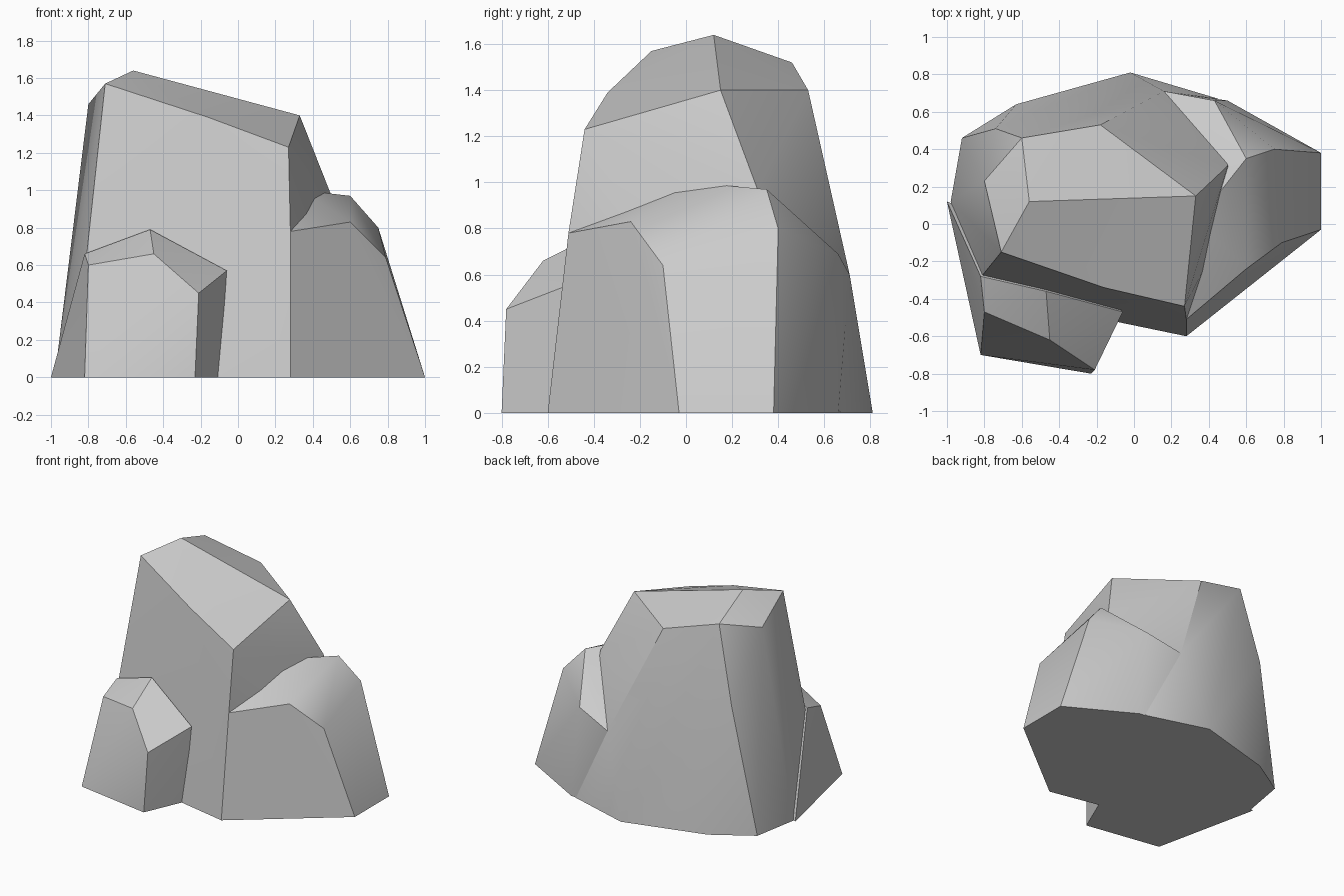
import bpy, bmesh, math

cube = bpy.data.objects.get("Cube")
if cube:
    bpy.data.objects.remove(cube, do_unlink=True)

stone = bpy.data.materials.new("stone_grey")
stone.use_nodes = True
GREY = (0.6, 0.6, 0.6, 1)
stone.diffuse_color = GREY
stone.node_tree.nodes["Principled BSDF"].inputs["Base Color"].default_value = GREY


def boulder(name, corners, footprint):
    """Convex boulder spanned by its upper corners and its ground outline."""
    bm = bmesh.new()
    for p in corners + [(x, y, 0) for x, y in footprint]:
        bm.verts.new(p)
    hull = bmesh.ops.convex_hull(bm, input=bm.verts)
    spare = {g for g in hull["geom_interior"] + hull["geom_unused"]
             if isinstance(g, bmesh.types.BMVert)}
    bmesh.ops.delete(bm, geom=list(spare), context='VERTS')
    bmesh.ops.dissolve_limit(bm, angle_limit=math.radians(2), verts=bm.verts, edges=bm.edges)
    bmesh.ops.recalc_face_normals(bm, faces=bm.faces)
    mesh = bpy.data.meshes.new(name)
    bm.to_mesh(mesh)
    bm.free()
    mesh.materials.append(stone)
    obj = bpy.data.objects.new(name, mesh)
    bpy.context.collection.objects.link(obj)
    bpy.ops.object.select_all(action='DESELECT')
    obj.select_set(True)
    bpy.context.view_layer.objects.active = obj
    bpy.ops.object.shade_smooth_by_angle(angle=math.radians(30))


# Tall central boulder with a slanted crown
boulder("main_boulder",
        [(-.71, -.15, 1.57), (-.56, .12, 1.64), (.33, .15, 1.40), (.27, -.44, 1.23),
         (-.16, -.34, 1.39), (-.80, .23, 1.46), (-.60, .46, 1.52), (-.18, .53, 1.40),
         (.16, .71, .60), (.50, .31, .97), (-.74, .51, .95), (.28, -.51, .78)],
        [(-.98, .12), (-.92, .46), (-.63, .64), (-.02, .81), (.45, .67),
         (.6, .2), (.28, -.6), (-.88, -.36)])

# Medium boulder leaning on the side
boulder("side_boulder",
        [(.28, -.51, .78), (.34, .02, 1.0), (.60, .35, .97), (.60, -.24, .83),
         (.75, .40, .80), (.79, -.10, .64), (.43, .66, .69), (.16, .71, .60)],
        [(.28, -.6), (1, -.03), (1, .38), (.5, .66), (.1, .7)])

# Small boulder at the front
boulder("front_boulder",
        [(-.82, -.28, .66), (-.47, -.36, .79), (-.06, -.47, .57),
         (-.21, -.78, .45), (-.45, -.62, .66), (-.80, -.47, .60)],
        [(-.82, -.7), (-.23, -.8), (-.1, -.5), (-.4, -.1), (-1, .12)])
